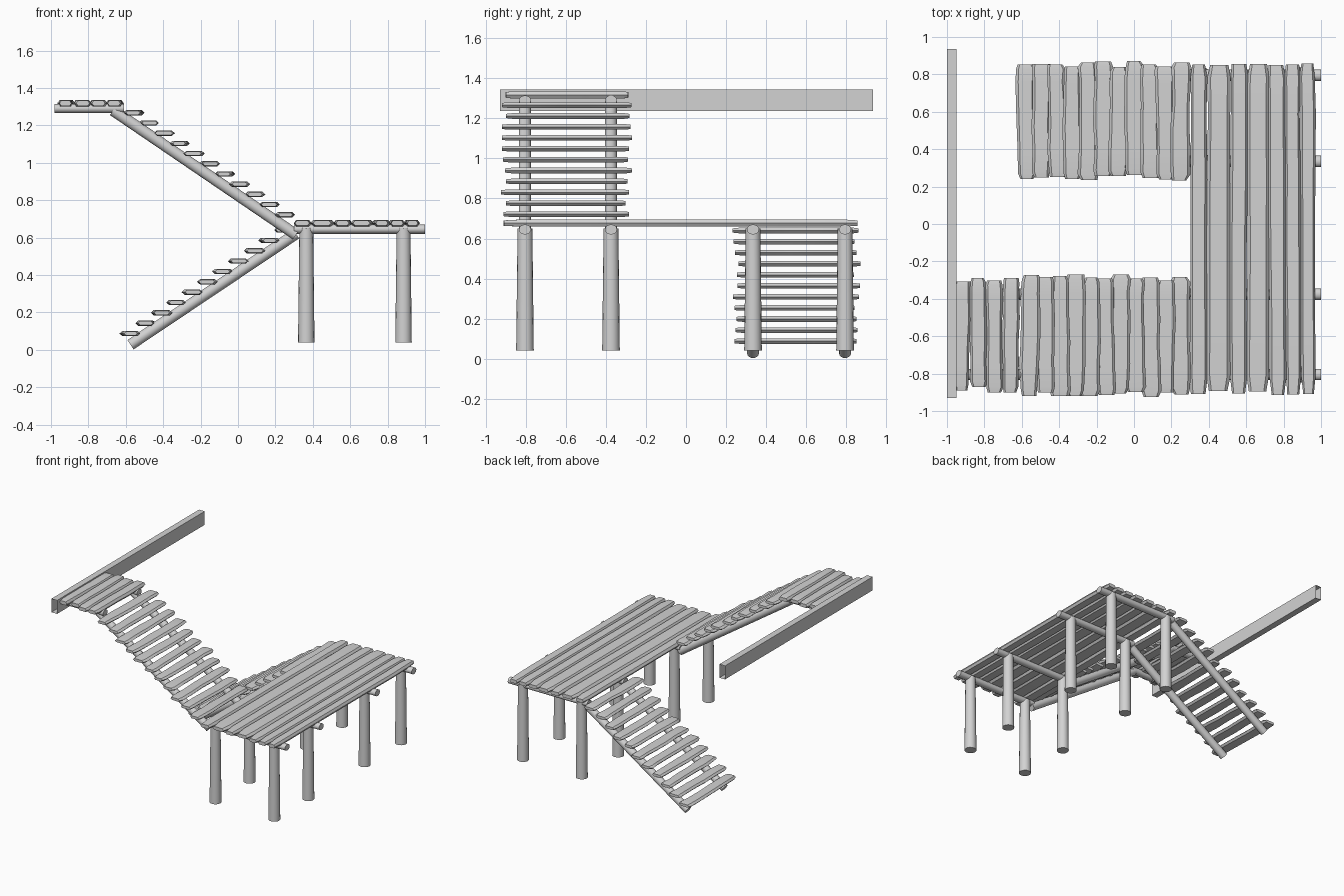
import bpy, bmesh, math, random
from mathutils import Vector, Matrix

random.seed(7)
cube = bpy.data.objects.get("Cube")
if cube:
    bpy.data.objects.remove(cube, do_unlink=True)

wood = bpy.data.materials.new("plain_grey_wood")
wood.use_nodes = True
GREY = (0.65, 0.65, 0.65, 1)
wood.diffuse_color = GREY
wood.node_tree.nodes["Principled BSDF"].inputs["Base Color"].default_value = GREY


def finish(bm, name):
    bmesh.ops.recalc_face_normals(bm, faces=bm.faces)
    mesh = bpy.data.meshes.new(name)
    bm.to_mesh(mesh)
    bm.free()
    mesh.materials.append(wood)
    mesh.shade_smooth()
    mesh.set_sharp_from_angle(angle=math.radians(35))
    obj = bpy.data.objects.new(name, mesh)
    bpy.context.collection.objects.link(obj)
    return obj


def log(name, start, end, r_start, r_end, squash=1.0):
    """Round log between two points; squash flattens it vertically."""
    a, b = Vector(start), Vector(end)
    axis = b - a
    bm = bmesh.new()
    bmesh.ops.create_cone(bm, cap_ends=True, segments=16, radius1=r_start,
                          radius2=r_end, depth=axis.length)
    bmesh.ops.scale(bm, vec=(squash, 1, 1), verts=bm.verts)
    turn = axis.to_track_quat('Z', 'Y').to_matrix().to_4x4()
    if abs(axis.z) < 1e-6:
        turn = Matrix.Rotation(math.pi / 2, 4, 'Y')
    bmesh.ops.transform(bm, matrix=Matrix.Translation((a + b) / 2) @ turn, verts=bm.verts)
    return finish(bm, name)


def plank(name, x, z, y0, y1, width, thick, wobble=0.006, jitter=0.018):
    """Rough hewn plank along y with chamfered edges and uneven sides."""
    y0 += random.uniform(-jitter, jitter)
    y1 += random.uniform(-jitter, jitter)
    skew = random.uniform(-wobble, wobble)
    taper = random.uniform(-wobble, wobble)
    section = [(-1, 0), (-.72, 1), (.72, 1), (1, 0), (.72, -1), (-.72, -1)]
    stations = [0, .05, .25, .45, .65, .85, .96, 1]
    bm = bmesh.new()
    rings = []
    for t in stations:
        side = 2 * t - 1
        tip = t in (0, 1)
        half = (width / 2 + taper * side) * (.8 if tip else 1)
        left = half + random.uniform(-wobble, wobble)
        right = half + random.uniform(-wobble, wobble)
        height = thick / 2 * (.75 if tip else 1)
        y = y0 + (y1 - y0) * t
        rings.append([bm.verts.new((x + skew * side + u * (left if u < 0 else right),
                                    y, z + v * height)) for u, v in section])
    n = len(section)
    for r, s in zip(rings, rings[1:]):
        for i in range(n):
            bm.faces.new((r[i], r[(i + 1) % n], s[(i + 1) % n], s[i]))
    bm.faces.new(rings[0])
    bm.faces.new(rings[-1])
    return finish(bm, name)


UPPER_ROWS = (-0.805, -0.375)
LOWER_ROWS = (0.335, 0.795)

# Posts and the deck joists resting on them
for y in UPPER_ROWS + LOWER_ROWS:
    for side, x in (("inner", 0.365), ("outer", 0.885)):
        log(f"{side}_post", (x, y, 0.04), (x, y, 0.65), 0.044, 0.037)
    log("deck_joist", (0.3, y, 0.645), (1, y, 0.645), 0.03, 0.03, 0.83)

# Stair stringers and upper landing joists
for y in UPPER_ROWS:
    log("upper_stringer", (-0.668, y, 1.28), (0.31, y, 0.615), 0.03, 0.03)
    log("landing_joist", (-0.98, y, 1.29), (-0.61, y, 1.29), 0.03, 0.03, 0.83)
for y in LOWER_ROWS:
    log("lower_stringer", (-0.575, y, 0.027), (0.31, y, 0.62), 0.03, 0.03)

# Deck planks
edges = [0.30, 0.39, 0.515, 0.605, 0.72, 0.81, 0.89, 0.97]
for a, b in zip(edges, edges[1:]):
    plank("deck_plank", (a + b) / 2, 0.677, -0.905, 0.86, b - a + 0.002, 0.036, 0.004, 0.012)

# Upper landing planks
for i in range(4):
    plank("landing_plank", -0.92 + 0.087 * i, 1.318, -0.885, -0.295, 0.087, 0.036, 0.004)

# Stair treads
for i in range(11):
    t = i / 10
    plank("upper_tread", -0.556 + 0.807 * t, 1.267 - 0.545 * t, -0.908, -0.285, 0.1, 0.028)
    plank("lower_tread", -0.578 + 0.828 * t, 0.087 + 0.553 * t, 0.25, 0.855, 0.1, 0.028)

# Open-ended square beam beside the landing
bm = bmesh.new()
bmesh.ops.create_cube(bm, size=1)
bmesh.ops.delete(bm, geom=[f for f in bm.faces if abs(f.normal.y) > 0.5], context='FACES_ONLY')
bmesh.ops.scale(bm, vec=(0.05, 1.865, 0.108), verts=bm.verts)
bmesh.ops.translate(bm, vec=(-0.975, 0.003, 1.292), verts=bm.verts)
finish(bm, "long_beam")
